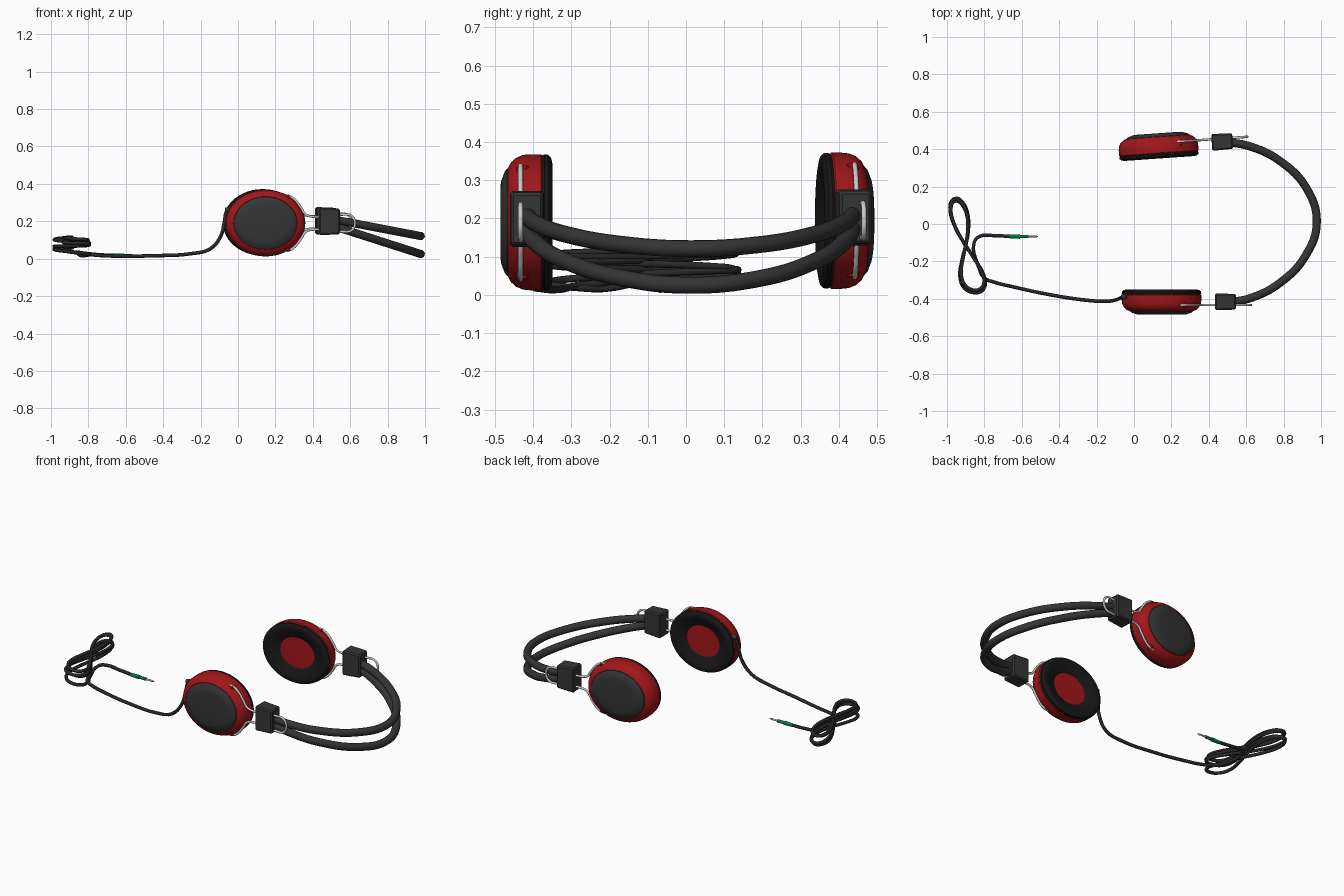
import bpy, bmesh
from math import sin, cos, pi, radians
from mathutils import Vector, Matrix

if "Cube" in bpy.data.objects:
    bpy.data.objects.remove(bpy.data.objects["Cube"])


def material(name, rgb):
    m = bpy.data.materials.new(name)
    m.diffuse_color = (*rgb, 1)
    m.use_nodes = True
    m.node_tree.nodes["Principled BSDF"].inputs["Base Color"].default_value = m.diffuse_color
    return m


RED = material("red_plastic", (0.36, 0.008, 0.01))
DARK = material("dark_plastic", (0.035, 0.035, 0.035))
BLACK = material("black_foam", (0.01, 0.009, 0.009))
CABLE = material("cable_rubber", (0.022, 0.022, 0.024))
GREY = material("speaker_cloth", (0.085, 0.085, 0.085))
STEEL = material("steel", (0.55, 0.55, 0.55))
GREEN = material("green_plastic", (0.0, 0.2, 0.06))


def finish(bm, name, mat, matrix=Matrix(), angle=35):
    bmesh.ops.recalc_face_normals(bm, faces=bm.faces)
    mesh = bpy.data.meshes.new(name)
    bm.to_mesh(mesh)
    bm.free()
    ob = bpy.data.objects.new(name, mesh)
    ob.matrix_world = matrix
    bpy.context.collection.objects.link(ob)
    mesh.materials.append(mat)
    bpy.ops.object.select_all(action='DESELECT')
    ob.select_set(True)
    bpy.context.view_layer.objects.active = ob
    bpy.ops.object.shade_smooth_by_angle(angle=radians(angle))
    return ob


def lathe(name, profile, rx, rz, side, mat, matrix, n=48):
    """Elliptical turning about y; profile = (radius fraction, outward depth)."""
    bm = bmesh.new()
    rings = [[bm.verts.new((r * rx * cos(2 * pi * i / n), side * d,
                            r * rz * sin(2 * pi * i / n))) for i in range(n)]
             for r, d in profile]
    for a, b in zip(rings, rings[1:]):
        for i in range(n):
            j = (i + 1) % n
            bm.faces.new((a[i], a[j], b[j], b[i]))
    bm.faces.new(rings[0])
    bm.faces.new(rings[-1])
    return finish(bm, name, mat, matrix)


def tube(name, pts, radius, mat, matrix=Matrix(), res=6, sides=3):
    cu = bpy.data.curves.new(name, 'CURVE')
    cu.dimensions = '3D'
    cu.bevel_depth, cu.bevel_resolution = radius, sides
    cu.resolution_u, cu.use_fill_caps = res, True
    sp = cu.splines.new('BEZIER')
    sp.bezier_points.add(len(pts) - 1)
    for bp, p in zip(sp.bezier_points, pts):
        bp.co = p
        bp.handle_left_type = bp.handle_right_type = 'AUTO'
    cu.materials.append(mat)
    ob = bpy.data.objects.new(name, cu)
    ob.matrix_world = matrix
    bpy.context.collection.objects.link(ob)
    bpy.ops.object.select_all(action='DESELECT')
    ob.select_set(True)
    bpy.context.view_layer.objects.active = ob
    bpy.ops.object.convert(target='MESH')
    return ob


def box(name, centre, size, mat, matrix, taper=1.0, bevel=0.005):
    bm = bmesh.new()
    bmesh.ops.create_cube(bm, size=1)
    for v in bm.verts:
        k = taper if v.co.x > 0 else 1
        v.co = Vector(centre) + Vector((v.co.x * size[0], v.co.y * size[1] * k,
                                        v.co.z * size[2] * k))
    bmesh.ops.bevel(bm, geom=bm.edges[:], offset=bevel, segments=1, affect='EDGES')
    return finish(bm, name, mat, matrix, 20)


def rod(name, x0, x1, r0, r1, y, z, mat):
    bm = bmesh.new()
    bmesh.ops.create_cone(bm, cap_ends=True, segments=16, radius1=r0, radius2=r1,
                          depth=x1 - x0)
    return finish(bm, name, mat, Matrix.Translation(((x0 + x1) / 2, y, z))
                  @ Matrix.Rotation(pi / 2, 4, 'Y'))


# ear cups with yoke and slider block, one per side
RX, RZ = 0.213, 0.178
for label, side, cx, cz, turn in (("left", -1, 0.147, 0.190, 0), ("right", 1, 0.13, 0.194, 4)):
    M = Matrix.Translation((cx, side * 0.42, cz)) @ Matrix.Rotation(radians(turn), 4, 'Z')
    lathe(label + "_cup_shell",
          [(0.74, 0.03), (0.8, 0.046), (0.88, 0.038), (0.95, 0.024), (0.99, 0.006),
           (1.0, -0.012), (1.0, -0.04), (0.97, -0.046)], RX, RZ, side, RED, M)
    lathe(label + "_cup_cap",
          [(0.79, 0.03), (0.79, 0.048), (0.75, 0.054), (0.62, 0.063), (0.56, 0.065)],
          RX, RZ, side, DARK, M)
    lathe(label + "_ear_pad",
          [(0.94, -0.04), (0.98, -0.043), (1.0, -0.05), (0.99, -0.06), (0.95, -0.067),
           (0.87, -0.07), (0.77, -0.066), (0.6, -0.052), (0.45, -0.042), (0.4, -0.03)],
          RX, RZ, side, BLACK, M)
    lathe(label + "_speaker_disc", [(0.44, -0.03), (0.44, -0.043), (0.42, -0.045)],
          RX, RZ, side, GREY, M)
    # bent wire yoke: upper half mirrored to lower half
    half = [(0.10, 0.148), (0.12, 0.147), (0.155, 0.127), (0.192, 0.08), (0.215, 0.046),
            (0.25, 0.035), (0.33, 0.036), (0.42, 0.046), (0.455, 0.042), (0.474, 0.022)]
    path = half + [(0.478, 0)] + [(x, -z) for x, z in reversed(half)]
    tube(label + "_wire_yoke", [(x, side * 0.013, z) for x, z in path], 0.0065, STEEL, M)
    for s in (1, -1):
        box(label + "_yoke_lug", (0.105, side * 0.008, s * 0.137), (0.05, 0.032, 0.026), RED, M)
    box(label + "_slider_block", (0.342, -side * 0.004, 0.009), (0.112, 0.09, 0.147),
        DARK, M, 0.93, 0.007)

# twin headband tubes, each lying in its own tilted plane
band = [(0.5, -0.42), (0.62, -0.397), (0.78, -0.315), (0.92, -0.165), (0.977, 0.01),
        (0.923, 0.19), (0.78, 0.337), (0.62, 0.415), (0.49, 0.44)]
for name, z0, z1 in (("upper_headband_tube", 0.212, 0.121), ("lower_headband_tube", 0.178, 0.025)):
    tube(name, [(x, y, z0 + (z1 - z0) * (x - 0.5) / 0.477) for x, y in band],
         0.022, DARK, res=10, sides=5)

# cable: lead from cup, figure-eight bundle, lead to plug
cable = [(-0.035, -0.388, 0.275), (-0.06, -0.39, 0.255), (-0.072, -0.395, 0.2),
         (-0.095, -0.405, 0.115), (-0.15, -0.414, 0.052), (-0.25, -0.408, 0.027),
         (-0.45, -0.378, 0.016), (-0.65, -0.335, 0.014), (-0.75, -0.31, 0.018)]
TURNS, STEPS = 4.06, 66
for i in range(STEPS + 1):
    u = i / STEPS
    a = 1.25 * pi - u * TURNS * 2 * pi
    k = 1 + 0.07 * sin(u * TURNS * 2.3)
    w = (0.052 - 0.014 * sin(a)) * k
    cable.append((-0.9 - 0.052 * sin(a) + w * sin(2 * a),
                  -0.115 + 0.25 * sin(a) * (0.98 + 0.03 * sin(u * 9)),
                  0.024 + 0.085 * sin(pi * u ** 0.85) + 0.008 * sin(a + 1) * (u > 0.1)))
cable += [(-0.855, -0.1, 0.034), (-0.825, -0.066, 0.03), (-0.75, -0.062, 0.022),
          (-0.655, -0.067, 0.017)]
tube("cable", cable, 0.0095, CABLE, res=4, sides=2)
rod("cable_grommet", -0.07, -0.02, 0.012, 0.016, -0.389, 0.262, DARK)

# audio plug
rod("plug_sleeve", -0.665, -0.61, 0.010, 0.012, -0.067, 0.017, GREEN)
rod("plug_collar", -0.61, -0.565, 0.009, 0.009, -0.067, 0.017, GREEN)
rod("plug_pin", -0.565, -0.525, 0.005, 0.005, -0.067, 0.017, STEEL)
rod("plug_tip", -0.525, -0.512, 0.006, 0.002, -0.067, 0.017, STEEL)
